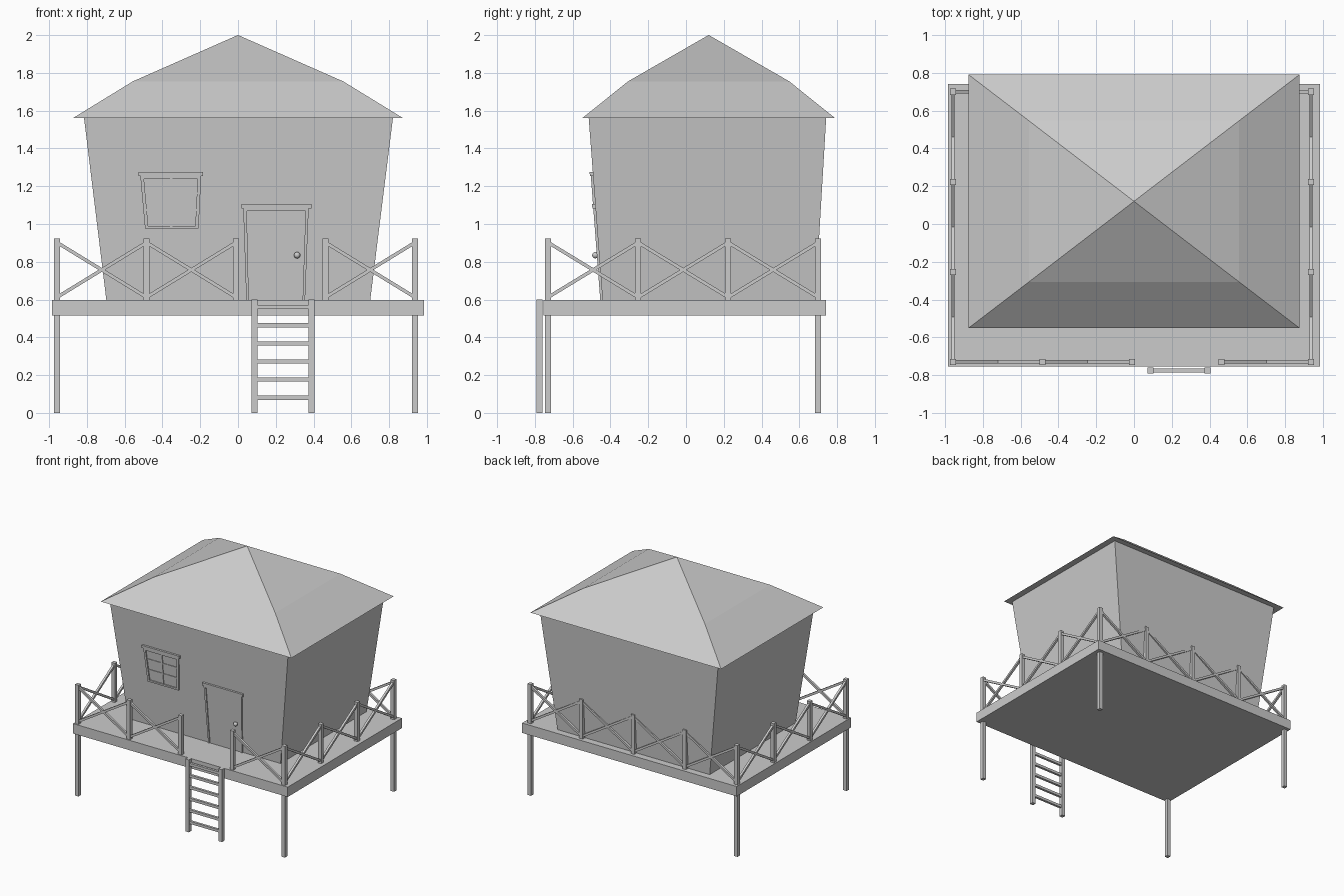
import bpy
from mathutils import Vector

old = bpy.data.objects.get("Cube")
if old:
    bpy.data.objects.remove(old, do_unlink=True)

grey = bpy.data.materials.new("plain grey")
grey.use_nodes = True
COLOUR = (0.6, 0.6, 0.6, 1)
grey.diffuse_color = COLOUR
grey.node_tree.nodes["Principled BSDF"].inputs["Base Color"].default_value = COLOUR


def mesh_object(name, verts, faces):
    mesh = bpy.data.meshes.new(name)
    mesh.from_pydata(verts, [], faces)
    mesh.materials.append(grey)
    obj = bpy.data.objects.new(name, mesh)
    bpy.context.collection.objects.link(obj)
    return obj


def loft(name, rings):
    """Stack of four-sided rings (x0, x1, y0, y1, z), capped at both ends."""
    verts, faces = [], [(3, 2, 1, 0)]
    for x0, x1, y0, y1, z in rings:
        verts += [(x0, y0, z), (x1, y0, z), (x1, y1, z), (x0, y1, z)]
    for r in range(len(rings) - 1):
        for i in range(4):
            a, b = r * 4 + i, r * 4 + (i + 1) % 4
            faces.append((a, b, b + 4, a + 4))
    n = len(verts)
    faces.append((n - 4, n - 3, n - 2, n - 1))
    return mesh_object(name, verts, faces)


def box(name, x0, x1, y0, y1, z0, z1):
    return loft(name, [(x0, x1, y0, y1, z0), (x0, x1, y0, y1, z1)])


def post(name, x, y, z0, z1, half=0.016):
    return box(name, x - half, x + half, y - half, y + half, z0, z1)


def beam(name, start, end, half=0.009):
    """Square bar between two points."""
    start, end = Vector(start), Vector(end)
    run = end - start
    bar = box(name, 0, run.length, -half, half, -half, half)
    bar.location = start
    bar.rotation_mode = 'QUATERNION'
    bar.rotation_quaternion = run.to_track_quat('X', 'Z')
    return bar


# Deck and legs
DECK_LOW, DECK = 0.515, 0.597
LEFT, RIGHT, FRONT, BACK = -0.958, 0.937, -0.73, 0.70
box("deck", -0.985, 0.985, -0.755, 0.742, DECK_LOW, DECK)
for x in (LEFT, RIGHT):
    for y in (FRONT, BACK):
        post("leg", x, y, 0, DECK_LOW)

# Railing: posts, with crossed braces between neighbours
xs = [LEFT + (RIGHT - LEFT) * i / 4 for i in range(5)]
ys = [FRONT + (BACK - FRONT) * i / 3 for i in range(4)]
spots = {(x, y) for x in xs for y in (FRONT, BACK)} | {(x, y) for x in (LEFT, RIGHT) for y in ys}
for x, y in sorted(spots):
    post("railing_post", x, y, DECK, 0.922)

panels = [((xs[i], y), (xs[i + 1], y)) for i in range(4) for y in (FRONT, BACK)
          if not (y == FRONT and i == 2)]
panels += [((x, ys[i]), (x, ys[i + 1])) for i in range(3) for x in (LEFT, RIGHT)]
for a, b in panels:
    beam("railing_brace", (*a, 0.612), (*b, 0.902))
    beam("railing_brace", (*a, 0.902), (*b, 0.612))

# Ladder
for x in (0.087, 0.39):
    post("ladder_rail", x, -0.775, 0, 0.6)
for i in range(6):
    z = 0.08 + 0.096 * i
    box("ladder_rung", 0.1, 0.377, -0.785, -0.765, z - 0.011, z + 0.011)

# House body flares out towards the eaves
EAVE = 1.56
loft("house_walls", [(-0.697, 0.7, -0.442, 0.685, DECK), (-0.815, 0.82, -0.515, 0.742, EAVE)])

# Hipped roof with a steeper lower skirt
loft("roof", [(-0.875, 0.875, -0.55, 0.79, EAVE), (-0.557, 0.557, -0.307, 0.547, 1.755),
              (-0.001, 0.001, 0.119, 0.121, 2.0)])


def wall_y(z):
    return -0.442 - 0.073 * (z - DECK) / (EAVE - DECK)


def wall_piece(name, low, high, z0, z1, out):
    """Plate on the leaning front wall; low and high are its x limits."""
    y0, y1 = wall_y(z0), wall_y(z1)
    return loft(name, [(*low, y0 - out, y0 + 0.01, z0), (*high, y1 - out, y1 + 0.01, z1)])


# Door with frame, lintel and knob
wall_piece("door", (0.055, 0.342), (0.045, 0.358), DECK, 1.08, 0.004)
wall_piece("door_frame_left", (0.342, 0.355), (0.358, 0.374), DECK, 1.083, 0.012)
wall_piece("door_frame_right", (0.044, 0.057), (0.028, 0.046), DECK, 1.083, 0.012)
wall_piece("door_frame_top", (0.046, 0.358), (0.046, 0.358), 1.07, 1.083, 0.012)
wall_piece("door_lintel", (0.018, 0.388), (0.018, 0.388), 1.083, 1.107, 0.017)
bpy.ops.mesh.primitive_uv_sphere_add(segments=16, ring_count=10, radius=0.017,
                                     location=(0.313, wall_y(0.835) - 0.02, 0.835))
knob = bpy.context.object
knob.name = "door_knob"
knob.data.materials.append(grey)
bpy.ops.object.shade_smooth_by_angle()

# Window with frame, lintel and glazing bars
wall_piece("window_pane", (-0.48, -0.222), (-0.505, -0.205), 0.985, 1.245, 0.002)
wall_piece("window_frame_right", (-0.492, -0.474), (-0.517, -0.499), 0.975, 1.253, 0.012)
wall_piece("window_frame_left", (-0.227, -0.209), (-0.213, -0.195), 0.975, 1.253, 0.012)
wall_piece("window_sill", (-0.476, -0.225), (-0.477, -0.224), 0.975, 0.99, 0.012)
wall_piece("window_frame_top", (-0.5, -0.211), (-0.501, -0.21), 1.238, 1.253, 0.012)
wall_piece("window_lintel", (-0.528, -0.184), (-0.528, -0.184), 1.253, 1.276, 0.017)
wall_piece("window_bar_upright", (-0.36, -0.348), (-0.36, -0.348), 0.99, 1.238, 0.008)
for z in (1.075, 1.163):
    wall_piece("window_bar", (-0.49, -0.215), (-0.49, -0.215), z - 0.005, z + 0.005, 0.007)
